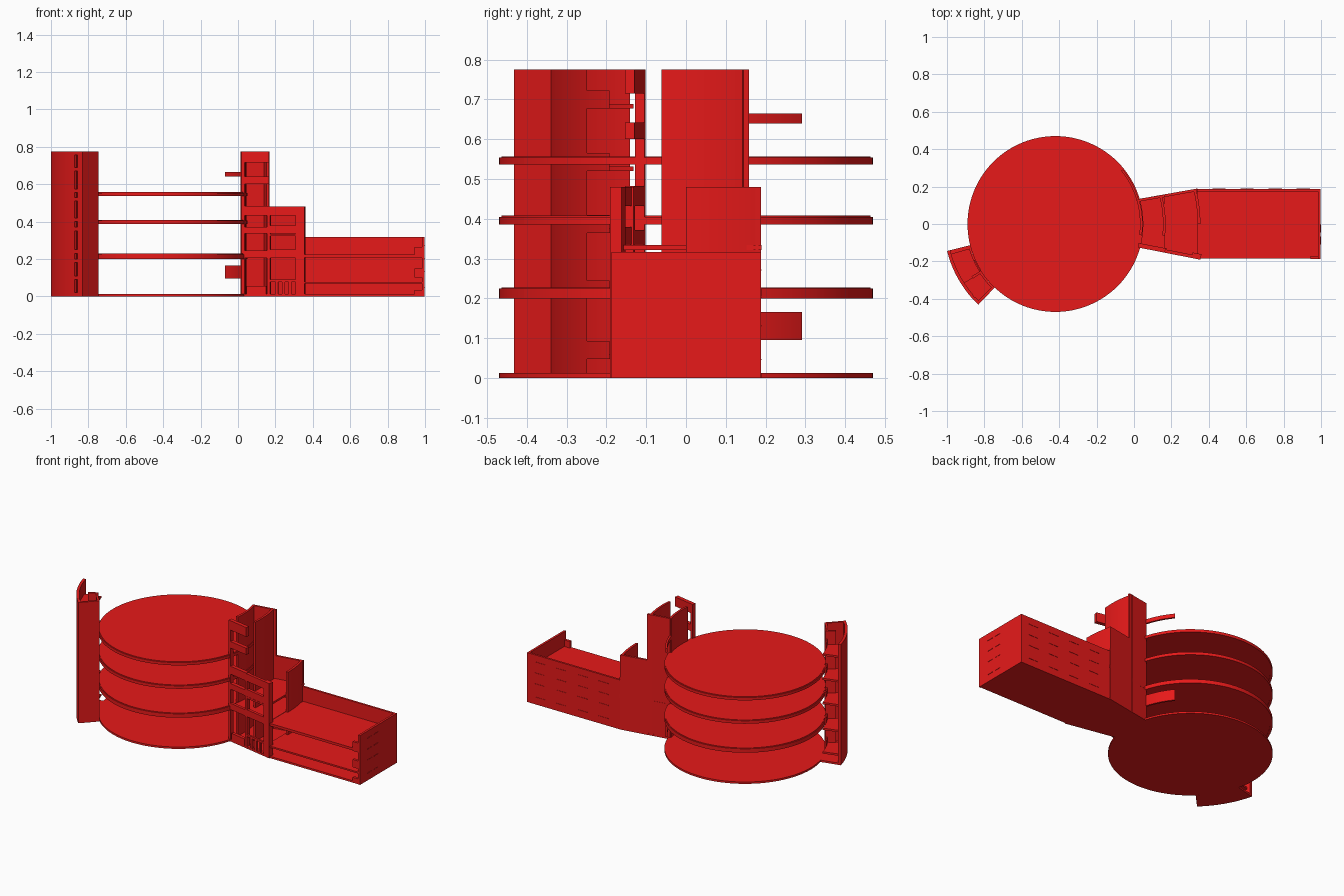
import bpy, bmesh, math

if "Cube" in bpy.data.objects:
    bpy.data.objects.remove(bpy.data.objects["Cube"])

red = bpy.data.materials.new("red")
red.diffuse_color = (0.8, 0.01, 0.01, 1)
red.use_nodes = True
red.node_tree.nodes["Principled BSDF"].inputs["Base Color"].default_value = red.diffuse_color
CX = -0.42  # centre of the round floors, shared by every curved wall


def prism(name, pts, z0, z1, smooth=False):
    """Extrude a plan outline from z0 to z1."""
    bm = bmesh.new()
    f = bm.faces.new([bm.verts.new((x, y, z0)) for x, y in pts])
    top = bmesh.ops.extrude_face_region(bm, geom=[f])["geom"]
    for v in top:
        if isinstance(v, bmesh.types.BMVert):
            v.co.z = z1
    bmesh.ops.recalc_face_normals(bm, faces=bm.faces)
    me = bpy.data.meshes.new(name)
    bm.to_mesh(me)
    bm.free()
    me.materials.append(red)
    ob = bpy.data.objects.new(name, me)
    bpy.context.collection.objects.link(ob)
    if smooth:
        bpy.ops.object.select_all(action='DESELECT')
        ob.select_set(True)
        bpy.context.view_layer.objects.active = ob
        bpy.ops.object.shade_smooth_by_angle(angle=math.radians(30))
    return ob


def box(name, x0, x1, y0, y1, z0, z1):
    return prism(name, [(x0, y0), (x1, y0), (x1, y1), (x0, y1)], z0, z1)


def arc(r, a0, a1, n=16):
    return [(CX + r * math.cos(math.radians(a0 + (a1 - a0) * i / n)),
             r * math.sin(math.radians(a0 + (a1 - a0) * i / n))) for i in range(n + 1)]


def sector(name, r0, r1, a0, a1, z0, z1):
    return prism(name, arc(r0, a0, a1) + arc(r1, a1, a0), z0, z1, True)


def strip(name, p, q, t, z0, z1):
    """Straight wall between two plan points, thickened to its left by t."""
    dx, dy = q[0] - p[0], q[1] - p[1]
    k = t / math.hypot(dx, dy)
    nx, ny = -dy * k, dx * k
    return prism(name, [p, q, (q[0] + nx, q[1] + ny), (p[0] + nx, p[1] + ny)], z0, z1)


# Round floors with a slightly projecting rim
prism("round_ground_floor", arc(0.47, 0, 360, 96)[:-1], 0, 0.012, True)
for i, (a, b) in enumerate([(0.2, 0.228), (0.386, 0.408), (0.536, 0.557)]):
    prism(f"round_floor_{i}", arc(0.464, 0, 360, 96)[:-1], a + 0.003, b, True)
    for j in range(6):
        sector(f"floor_rim_{i}_{j}", 0.455, 0.47, j * 60, j * 60 + 60, a, b - 0.003)

# Detached curved stair tower on the left
H = 0.775
sector("stair_tower_base", 0.47, 0.597, 194, 226.3, 0, 0.012)
sector("stair_tower_outer_wall", 0.58, 0.597, 194, 220.3, 0, H)
sector("stair_tower_outer_edge", 0.58, 0.597, 222.6, 226.3, 0, H)
sector("stair_tower_end_wall", 0.47, 0.597, 224.8, 226.3, 0, H)
sector("stair_tower_inner_wall", 0.47, 0.483, 212, 226.3, 0, H)
sector("stair_tower_partition", 0.47, 0.53, 212, 213.5, 0, H)
for i, z in enumerate([0, 0.09, 0.18, 0.23, 0.35, 0.4, 0.51, 0.555, 0.67, 0.755]):
    sector(f"slit_window_bar_{i}", 0.583, 0.597, 220.3, 222.6, z, z + 0.02)
for i, z in enumerate([0.048, 0.2, 0.365, 0.52, 0.677]):
    sector(f"stair_landing_{i}", 0.478, 0.585, 196, 213, z, z + 0.012)
    sector(f"landing_rail_{i}", 0.472, 0.48, 204, 212, z, z + 0.045)

# Tapered middle block: floors
FL, FR, BL, BR = (0.02, -0.125), (0.335, -0.187), (0.02, 0.133), (0.335, 0.189)


def at(p, q, x):
    return (x, p[1] + (q[1] - p[1]) * (x - p[0]) / (q[0] - p[0]))


def mid_floor(name, xa, xb, z0, z1):
    prism(name, [at(FL, FR, xa), at(FL, FR, xb), at(BL, BR, xb), at(BL, BR, xa)], z0, z1)


mid_floor("middle_ground_floor", 0.02, 0.34, 0, 0.012)
mid_floor("middle_first_floor", 0.02, 0.34, 0.205, 0.225)
mid_floor("middle_second_floor", 0.16, 0.34, 0.322, 0.334)

# Middle block: back walls and curved cross walls
strip("tall_back_wall", (0.165, 0.158), (0.02, 0.133), 0.014, 0, H)
strip("low_back_wall", BR, at(BL, BR, 0.16), 0.014, 0, 0.48)
sector("tall_inner_curved_wall", 0.452, 0.466, -7.5, 16.5, 0, H)
sector("tall_outer_curved_wall", 0.575, 0.589, -6, 15.4, 0, H)
sector("low_outer_curved_wall", 0.76, 0.775, 0, 14, 0, 0.48)

# Middle block: open front frame
strip("front_left_column", FL, at(FL, FR, 0.035), 0.024, 0, H)
strip("front_mid_column", at(FL, FR, 0.155), at(FL, FR, 0.172), 0.024, 0, 0.48)
strip("front_right_column", at(FL, FR, 0.308), at(FL, FR, 0.355), 0.03, 0, 0.48)
for i, (a, b) in enumerate([(0.715, H), (0.6, 0.642), (0.432, 0.483), (0.335, 0.372)]):
    strip(f"tall_front_beam_{i}", at(FL, FR, 0.03), at(FL, FR, 0.165), 0.024, a, b)
for i, (a, b) in enumerate([(0.432, 0.48), (0.335, 0.38), (0.21, 0.25)]):
    strip(f"low_front_beam_{i}", at(FL, FR, 0.165), at(FL, FR, 0.31), 0.018, a, b)
strip("entrance_beam", at(FL, FR, 0.03), at(FL, FR, 0.165), 0.018, 0.205, 0.245)
strip("entrance_step", at(FL, FR, 0.045), at(FL, FR, 0.15), 0.02, 0, 0.055)
strip("ground_lintel", at(FL, FR, 0.165), at(FL, FR, 0.31), 0.012, 0.078, 0.09)
for i, x in enumerate([0.2, 0.235, 0.27]):
    strip(f"ground_post_{i}", at(FL, FR, x), at(FL, FR, x + 0.015), 0.012, 0.01, 0.08)

# Curved panels reaching from the tall wall around the back of the floors
sector("low_curved_panel", 0.452, 0.464, 15.5, 39, 0.096, 0.166)
sector("high_curved_panel", 0.452, 0.464, 15.5, 39, 0.64, 0.665)

# Right wing: floors, back wall, end wall
for i, (a, b) in enumerate([(0, 0.012), (0.068, 0.078), (0.207, 0.223)]):
    box(f"wing_floor_{i}", 0.33, 0.99, -0.185, 0.18, a, b)
box("wing_back_wall", 0.33, 0.998, 0.175, 0.188, 0, 0.317)
box("wing_end_wall", 0.984, 0.998, -0.187, 0.188, 0, 0.317)

# Right wing: corner teeth at the open front, and slim window ledges
for i, (a, b) in enumerate([(0.012, 0.035), (0.1, 0.15), (0.205, 0.265)]):
    box(f"wing_corner_tooth_{i}", 0.945, 0.99, -0.187, -0.17, a, b)
for i, z in enumerate([0.045, 0.13, 0.2, 0.27]):
    for j, y in enumerate([-0.11, -0.045]):
        box(f"end_ledge_{i}_{j}", 0.99, 1.0, y, y + 0.042, z, z + 0.003)
    for j in range(4):
        x = 0.42 + j * 0.15
        box(f"back_ledge_{i}_{j}", x, x + 0.07, 0.18, 0.19, z, z + 0.003)
